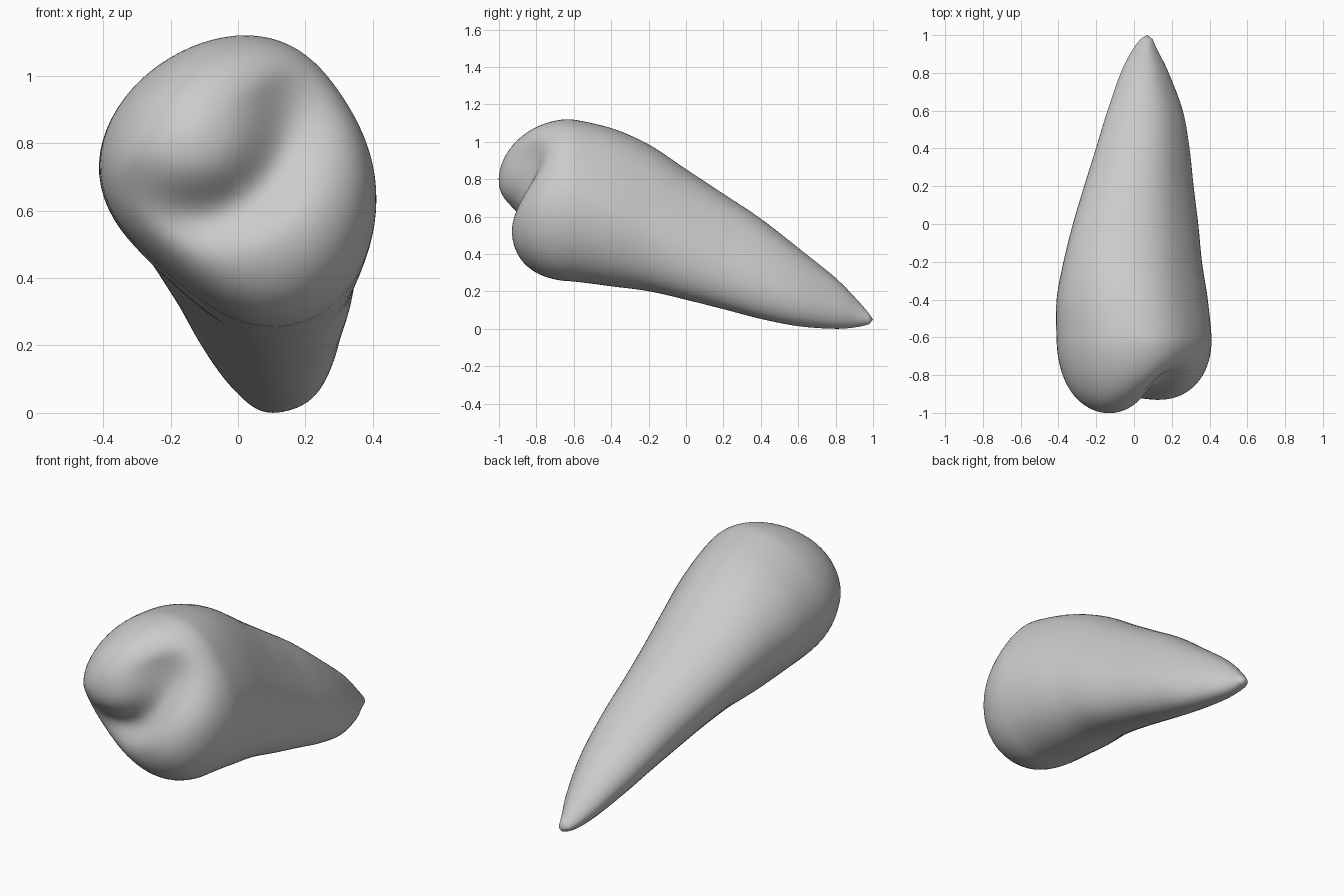
import bpy, bmesh
from math import sin, cos, pi, exp, hypot, atan2

cube = bpy.data.objects.get("Cube")
if cube:
    bpy.data.objects.remove(cube, do_unlink=True)

SEGMENTS, STEPS, CAP_RINGS = 80, 7, 26

# Stations along the tooth: y, x min, x max, z min, z max, skew
STATIONS = [
    (-0.62, -0.416, 0.415, 0.25, 1.125, -0.05),
    (-0.40, -0.415, 0.394, 0.225, 1.075, -0.12),
    (-0.20, -0.378, 0.363, 0.20, 0.987, -0.21),
    (0.00, -0.328, 0.343, 0.155, 0.854, -0.28),
    (0.20, -0.268, 0.318, 0.105, 0.722, -0.30),
    (0.40, -0.205, 0.296, 0.053, 0.589, -0.30),
    (0.60, -0.143, 0.26, 0.014, 0.433, -0.28),
    (0.80, -0.072, 0.185, 0.0, 0.272, -0.22),
    (0.92, -0.01, 0.125, 0.01, 0.15, -0.12),
    (0.98, 0.035, 0.098, 0.025, 0.08, 0.0),
]


def spline(a, b, c, d, t):
    """Catmull-Rom blend of four stations."""
    return [q + 0.5 * t * (r - p + t * (2 * p - 5 * q + 4 * r - s + t * (3 * (q - r) + s - p)))
            for p, q, r, s in zip(a, b, c, d)]


def section(st):
    """Skewed oval leaning to +x, pulled in at two opposite corners."""
    y, x0, x1, z0, z1, skew = st
    a, b = (x1 - x0) / 2, (z1 - z0) / 2
    ring = []
    for i in range(SEGMENTS):
        t = 2 * pi * i / SEGMENTS
        side = cos(t - 0.25 * pi)
        k = 1 - (0.085 if side > 0 else 0.12) * side ** 6
        ring.append((x0 + a + a * (k * cos(t) + 0.15 * sin(t) ** 2), y,
                     z0 + b + b * k * sin(t + skew)))
    return ring


def crown_relief(x, z):
    """Broad main cusp, curved groove, lower heel and sloped upper corner."""
    dx, dz = x + 0.13, z - 0.86
    r = hypot(dx, dz)
    facing = max(0, cos(atan2(dz, dx) + 0.33 * pi)) ** 0.7
    cusp = -0.10 * exp(-(hypot(x + 0.13, z - 0.81) / 0.29) ** 2)
    groove = 0.085 * facing * exp(-((r - 0.27) / 0.095) ** 2)
    heel = -0.022 * exp(-((x - 0.2) ** 2 + (z - 0.5) ** 2) / 0.03)
    corner = 0.13 * exp(-((x - 0.26) ** 2 + (z - 0.95) ** 2) / 0.05)
    return cusp + groove + heel + corner


def cap_point(p, s):
    """Point on the rounded biting face; s runs from rim 1 to centre 0."""
    x = -0.01 + (p[0] + 0.01) * s
    z = 0.70 + (p[2] - 0.70) * s
    dome = (1 - s ** 5) ** 0.55
    return x, -0.62 - 0.288 * dome + crown_relief(x, z) * dome ** 1.3, z


# Biting face rings, then body and root rings
rim = section(STATIONS[0])
rings = []
for j in range(1, CAP_RINGS):
    s = sin(0.5 * pi * j / CAP_RINGS)
    rings.append([cap_point(p, s) for p in rim])
padded = [(-0.80, -0.40, 0.40, 0.26, 1.13, -0.04)] + STATIONS + [STATIONS[-1]]
for j in range(len(STATIONS) - 1):
    for k in range(STEPS):
        rings.append(section(spline(*padded[j:j + 4], k / STEPS)))
rings.append(section(STATIONS[-1]))

bm = bmesh.new()
loops = [[bm.verts.new(p) for p in ring] for ring in rings]
for a, b in zip(loops, loops[1:]):
    for i in range(SEGMENTS):
        n = (i + 1) % SEGMENTS
        bm.faces.new((a[i], a[n], b[n], b[i]))
# Close the centre of the face and the root tip
for loop, tip in ((loops[0], cap_point(rim[0], 0)), (loops[-1], (0.07, 1.0, 0.05))):
    v = bm.verts.new(tip)
    for i in range(SEGMENTS):
        bm.faces.new((loop[i], loop[(i + 1) % SEGMENTS], v))
bmesh.ops.recalc_face_normals(bm, faces=bm.faces)
# Soften the seam between face and body
for _ in range(2):
    bmesh.ops.smooth_vert(bm, verts=[v for l in loops[8:CAP_RINGS + 5] for v in l], factor=0.4,
                          use_axis_x=True, use_axis_y=True, use_axis_z=True)
mesh = bpy.data.meshes.new("tooth")
bm.to_mesh(mesh)
bm.free()
tooth = bpy.data.objects.new("tooth", mesh)
bpy.context.collection.objects.link(tooth)

# Plain grey material
grey = bpy.data.materials.new("light_grey")
grey.use_nodes = True
colour = (0.6, 0.6, 0.6, 1)
grey.diffuse_color = colour
grey.node_tree.nodes["Principled BSDF"].inputs["Base Color"].default_value = colour
mesh.materials.append(grey)

bpy.context.view_layer.objects.active = tooth
tooth.select_set(True)
bpy.ops.object.shade_smooth_by_angle(angle=pi / 3)
